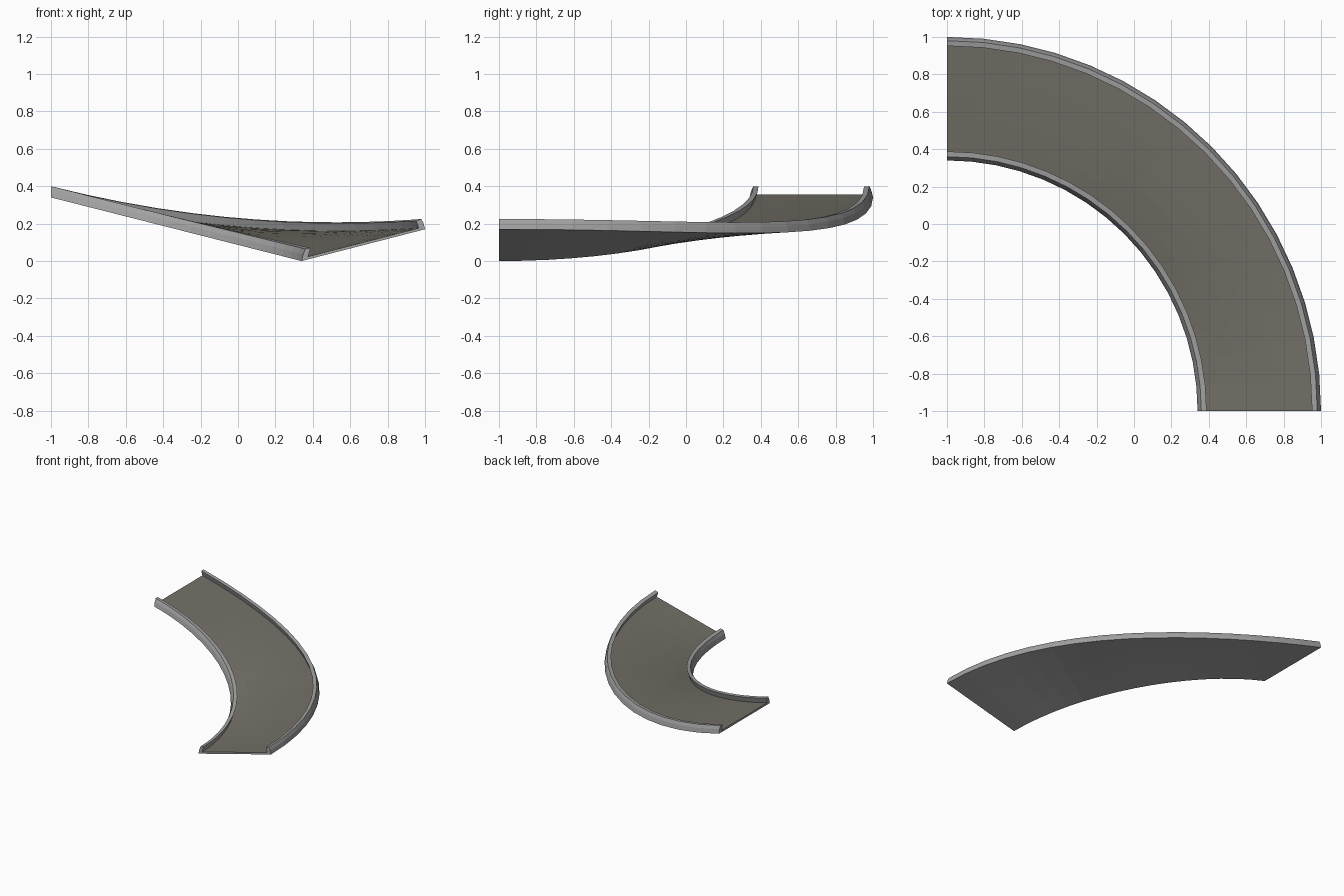
import bpy, bmesh, math

if "Cube" in bpy.data.objects:
    bpy.data.objects.remove(bpy.data.objects["Cube"])

SEGMENTS = 16
INNER, OUTER = 1.34, 2.0          # radii of the quarter turn about (-1, -1)


def make_material(name, rgb):
    m = bpy.data.materials.new(name)
    m.diffuse_color = (*rgb, 1)
    m.use_nodes = True
    m.node_tree.nodes["Principled BSDF"].inputs["Base Color"].default_value = m.diffuse_color
    return m


rail_grey = make_material("rail grey", (0.36, 0.36, 0.36))
floor_brown = make_material("floor brown grey", (0.168, 0.16, 0.132))


def height(r, c):
    # steady slope along x plus banking that fades out up the turn
    return 0.34 - 0.34 / INNER * r * c + 0.511 * (r - INNER) * c * c


def sweep(name, profile, materials, edge_mats=None):
    """Sweep a closed (radius, height) profile along the banked quarter turn."""
    bm = bmesh.new()
    rings = []
    for i in range(SEGMENTS + 1):
        a = math.pi / 2 * i / SEGMENTS
        c, s = math.cos(a), math.sin(a)
        rings.append([bm.verts.new((-1 + r * c, -1 + r * s, height(r, c) + dz))
                      for r, dz in profile])
    n = len(profile)
    for a, b in zip(rings, rings[1:]):
        for j in range(n):
            k = (j + 1) % n
            f = bm.faces.new((a[j], a[k], b[k], b[j]))
            f.material_index = edge_mats[j] if edge_mats else 0
    bm.faces.new(rings[0])
    bm.faces.new(rings[-1])
    bmesh.ops.recalc_face_normals(bm, faces=bm.faces)
    mesh = bpy.data.meshes.new(name)
    bm.to_mesh(mesh)
    bm.free()
    for m in materials:
        mesh.materials.append(m)
    ob = bpy.data.objects.new(name, mesh)
    bpy.context.collection.objects.link(ob)
    return ob


# rails lean in over the floor; the outer one mirrors the inner one
lean = [(0.0, 0.0), (0.03, 0.0), (0.034, 0.015), (0.048, 0.058), (0.02, 0.06), (0.008, 0.035)]
sweep("inner_rail", [(INNER + d, z) for d, z in lean], [rail_grey])
sweep("outer_rail", [(OUTER - d, z) for d, z in lean], [rail_grey])

# floor slab: brown on top, grey underneath, subdivided across for the twist
a, b = INNER + 0.03, OUTER - 0.03
cols = 6
rs = [a + (b - a) * i / cols for i in range(cols + 1)]
profile = [(r, 0.0) for r in rs] + [(r, 0.015) for r in reversed(rs)]
sweep("floor", profile, [rail_grey, floor_brown],
      [0] * (cols + 1) + [1] * cols + [0])
